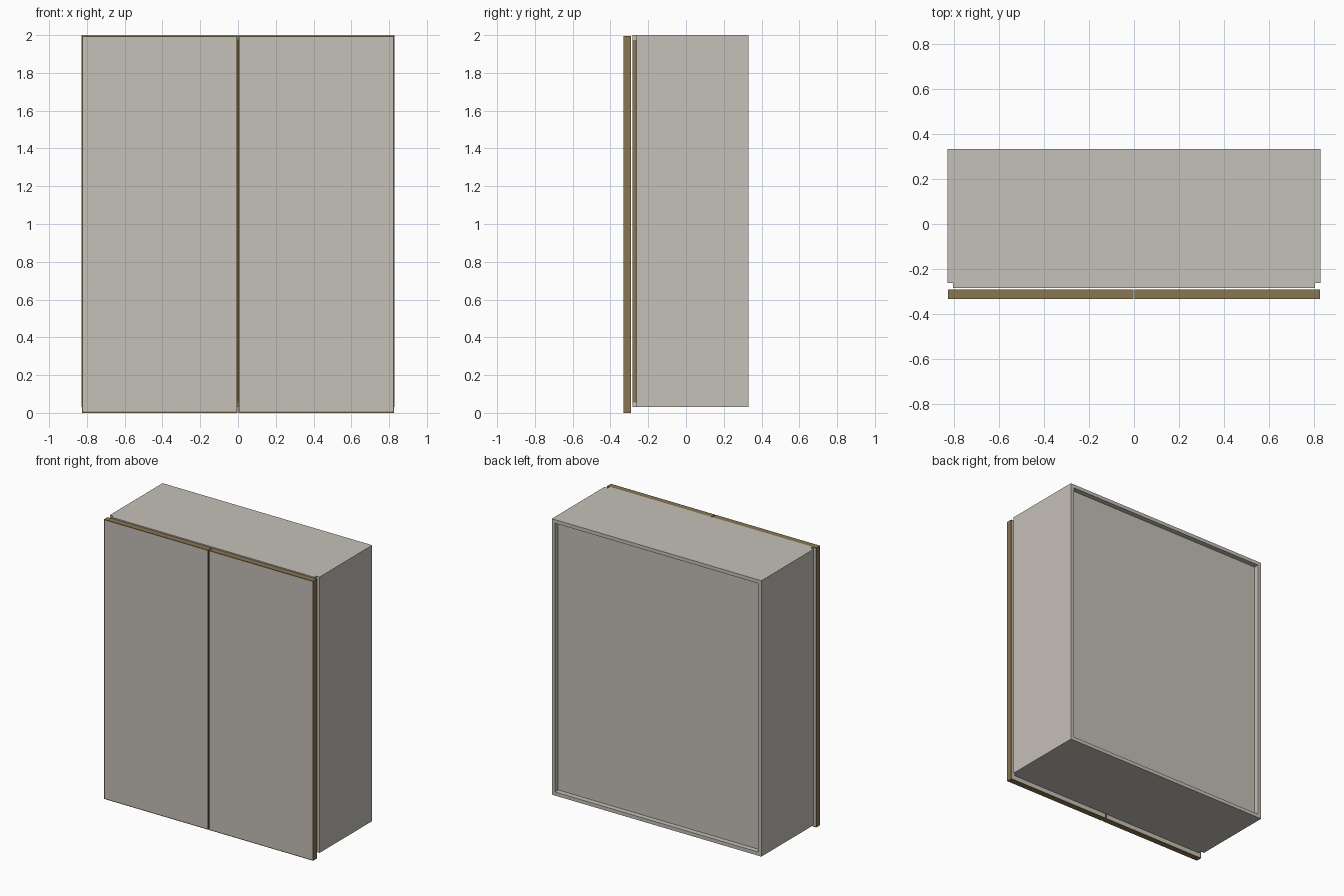
import bpy, bmesh

if "Cube" in bpy.data.objects:
    bpy.data.objects.remove(bpy.data.objects["Cube"])


def material(name, rgb):
    m = bpy.data.materials.new(name)
    m.diffuse_color = (*rgb, 1.0)
    m.use_nodes = True
    m.node_tree.nodes["Principled BSDF"].inputs["Base Color"].default_value = m.diffuse_color
    return m


GREY = material("warm grey laminate", (0.56, 0.53, 0.48))
BROWN = material("bronze edging", (0.25, 0.18, 0.085))


def finish(name, bm, mats):
    mesh = bpy.data.meshes.new(name)
    bmesh.ops.recalc_face_normals(bm, faces=bm.faces[:])
    bm.to_mesh(mesh)
    bm.free()
    for m in mats:
        mesh.materials.append(m)
    ob = bpy.data.objects.new(name, mesh)
    bpy.context.collection.objects.link(ob)
    return ob


def box_bm(x, y, z):
    bm = bmesh.new()
    bmesh.ops.create_cube(bm, size=1)
    for v in bm.verts:
        for i, (a, b) in enumerate((x, y, z)):
            v.co[i] = a if v.co[i] < 0 else b
    return bm


def box(name, x, y, z, mat):
    return finish(name, box_bm(x, y, z), [mat])


def slab(name, outline, z0, z1, mat):
    """Extrude a flat outline upwards."""
    bm = bmesh.new()
    f = bm.faces.new([bm.verts.new((px, py, z0)) for px, py in outline])
    ext = bmesh.ops.extrude_face_region(bm, geom=[f])["geom"]
    for v in ext:
        if isinstance(v, bmesh.types.BMVert):
            v.co.z = z1
    return finish(name, bm, [mat])


W, D = 0.828, 0.332          # half width, half depth
T = 0.026                    # board thickness
FRONT, STEP = -0.284, -0.262  # carcass front, corner notch
BASE, TOP = 0.03, 2.0
IN = W - T

# Top and bottom boards, notched at the front corners
right_half = [(IN, FRONT), (IN, STEP), (W, STEP), (W, D)]
outline = right_half + [(-x, y) for x, y in reversed(right_half)]
slab("top_board", outline, TOP - T, TOP, GREY)
slab("bottom_board", outline, BASE, BASE + T, GREY)

for s, side in ((-1, "left"), (1, "right")):
    # Side board
    box(side + "_side_board", sorted((s * IN, s * W)), (STEP, D),
        (BASE + T, TOP - T), GREY)
    # Recessed bronze grip strip along the front edge of the side
    box(side + "_grip_strip", sorted((s * (IN - 0.012), s * IN)),
        (FRONT, STEP + 0.01), (BASE + T, TOP - T), BROWN)
    # Door slab with bronze edges and inset grey faces
    bm = box_bm(sorted((s * 0.003, s * (W - 0.002))), (-D, -0.291), (0.0, 1.996))
    bm.normal_update()
    faces = [f for f in bm.faces if abs(f.normal.y) > 0.9]
    bmesh.ops.inset_individual(bm, faces=faces, thickness=0.009, depth=0)
    for f in faces:
        f.material_index = 1
    finish(side + "_door", bm, [BROWN, GREY])

# Recessed back and centre divider with a bronze front
box("back_panel", (-IN, IN), (D - 0.046, D - 0.036), (BASE + T, TOP - T), GREY)
box("centre_divider", (-T / 2, T / 2), (STEP, D - 0.046),
    (BASE + T, TOP - T), GREY)
box("centre_strip", (-T / 2, T / 2), (FRONT, STEP), (BASE + T, TOP - T), BROWN)
